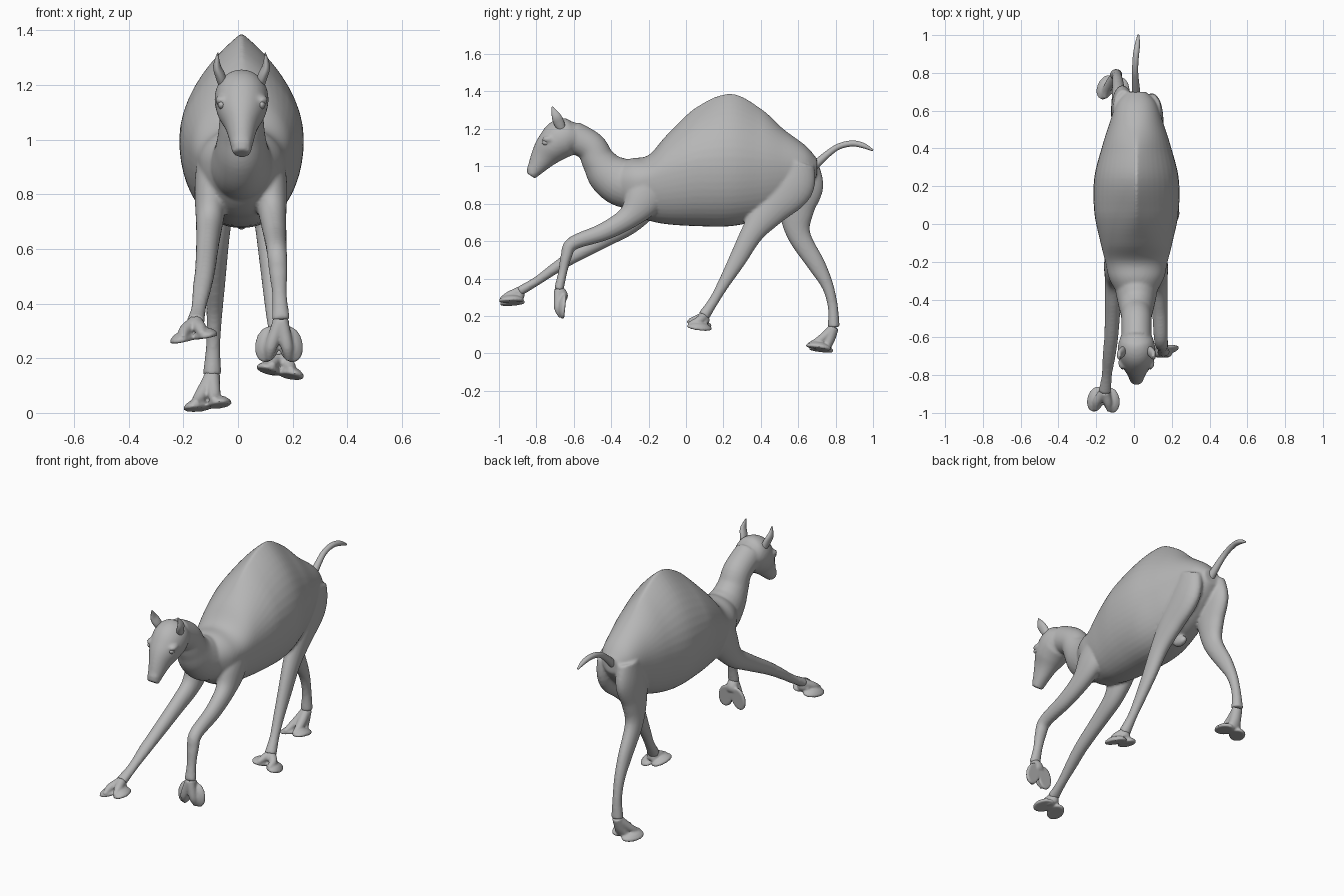
import bpy, bmesh, math
from mathutils import Vector, Matrix

if "Cube" in bpy.data.objects:
    bpy.data.objects.remove(bpy.data.objects["Cube"])

hide = bpy.data.materials.new("grey hide")
hide.diffuse_color = (0.47, 0.47, 0.47, 1)
hide.use_nodes = True
hide.node_tree.nodes["Principled BSDF"].inputs["Base Color"].default_value = hide.diffuse_color
X0 = 0.013  # sideways offset of the spine


def circle(n):
    return [(math.cos(2 * math.pi * k / n), math.sin(2 * math.pi * k / n)) for k in range(n)]


def smooth_path(pts, steps=6):
    """Catmull-Rom interpolation of any tuples."""
    p = [pts[0]] + list(pts) + [pts[-1]]
    out = []
    for i in range(1, len(p) - 2):
        for t in (k / steps for k in range(steps)):
            out.append([0.5 * (2 * b + (c - a) * t + (2 * a - 5 * b + 4 * c - d) * t * t
                               + (3 * b - a - 3 * c + d) * t ** 3)
                        for a, b, c, d in zip(*p[i - 1:i + 3])])
    return out + [list(pts[-1])]


def skin(bm, rings):
    """Join rings of points into a closed tube."""
    loops = [[bm.verts.new(v) for v in r] for r in rings]
    n = len(loops[0])
    faces = [bm.faces.new((a[i], a[(i + 1) % n], b[(i + 1) % n], b[i]))
             for a, b in zip(loops, loops[1:]) for i in range(n)]
    faces += [bm.faces.new(loops[0]), bm.faces.new(loops[-1])]
    bmesh.ops.recalc_face_normals(bm, faces=faces)


def tube(bm, sections):
    """Sections are (x, y, z, half width sideways, half depth)."""
    s = smooth_path(sections)
    rings = []
    for i, (x, y, z, w, d) in enumerate(s):
        t = (Vector(s[min(i + 1, len(s) - 1)][:3]) - Vector(s[max(i - 1, 0)][:3])).normalized()
        side = (Vector((1, 0, 0)) - t * t.x).normalized()
        deep = t.cross(side)
        rings.append([Vector((x, y, z)) + side * w * a + deep * d * b for a, b in circle(28)])
    skin(bm, rings)


def ball(bm, loc, size):
    bmesh.ops.create_uvsphere(bm, u_segments=20, v_segments=12, radius=1,
                              matrix=Matrix.Translation(loc) @ Matrix.Diagonal((*size, 1)))


def finish(name, bm, voxel=None, relax=4):
    me = bpy.data.meshes.new(name)
    bm.to_mesh(me)
    bm.free()
    ob = bpy.data.objects.new(name, me)
    bpy.context.collection.objects.link(ob)
    me.materials.append(hide)
    for f in me.polygons:
        f.use_smooth = True
    if voxel:
        m = ob.modifiers.new("fuse", 'REMESH')
        m.mode, m.voxel_size, m.use_smooth_shade = 'VOXEL', voxel, True
        m = ob.modifiers.new("relax", 'SMOOTH')
        m.factor, m.iterations = 0.5, relax


body = bmesh.new()

# torso: y, bottom, top, half width; the hump narrows upward near y = 0.22
torso = [(-.43, .87, .99, .06), (-.30, .745, 1.04, .14), (-.20, .71, 1.06, .165),
         (-.10, .69, 1.17, .19), (.06, .68, 1.32, .223), (.24, .68, 1.39, .224),
         (.40, .715, 1.31, .185), (.52, .77, 1.2, .147), (.64, .87, 1.11, .105),
         (.70, .95, 1.04, .05)]
rings = []
for y, low, top, w in smooth_path(torso):
    mid = .92 + .08 * min(1, max(0, (y + .25) / .3))
    peak = 1 + .9 * math.exp(-((y - .22) / .26) ** 4)
    ring = []
    for c, s in circle(48):
        x = math.copysign(abs(c) ** (peak if s > 0 else 0.9), c) * w
        ring.append((X0 + x, y, mid + s * (top - mid if s > 0 else mid - low)))
    rings.append(ring)
skin(body, rings)

# neck, then head and muzzle: y, z, half width, half depth
neck = [(-.22, .90, .12, .12), (-.33, .91, .115, .13), (-.415, .96, .098, .115),
        (-.468, 1.03, .085, .09), (-.51, 1.105, .08, .082), (-.61, 1.16, .08, .085)]
head = [(-.55, 1.185, .05, .045), (-.60, 1.165, .085, .085), (-.66, 1.15, .099, .106),
        (-.72, 1.10, .088, .09), (-.77, 1.04, .057, .066), (-.83, .95, .033, .028)]
for part in (neck, head):
    tube(body, [(X0, *p) for p in part])
ball(body, (X0, -.83, .985), (.035, .02, .03))
for s in (-1, 1):
    ball(body, (X0 + s * .075, -.735, 1.145), (.022, .035, .018))  # brows
ball(body, (X0, .42, .70), (.025, .05, .03))  # belly bump

# leg thickness from top to ankle (half width, half depth), shared by each pair
front_girth = [(.06, .10), (.062, .10), (.05, .062), (.042, .048),
               (.037, .037), (.034, .030), (.027, .024), (.034, .026)]
hind_girth = [(.053, .09), (.058, .125), (.053, .094), (.044, .062),
              (.035, .047), (.029, .032), (.026, .027), (.034, .032)]


def build_leg(name, girth, xs, path, sole, toe, side):
    """Leg through (y, z) points, x from top, middle and bottom values, then its foot."""
    pts = []
    for i, ((y, z), g) in enumerate(zip(path, girth)):
        t = 2 * i / (len(path) - 1)
        x = xs[0] + (xs[1] - xs[0]) * min(t, 1) + (xs[2] - xs[1]) * max(t - 1, 0)
        pts.append((x, y, z, *g))
    tube(body, pts)

    bm = bmesh.new()
    c, f, lat = Vector(sole), Vector(toe).normalized(), Vector(side)
    lat = (lat - f * lat.dot(f)).normalized()
    up = f.cross(lat)
    ankle = Vector(pts[-1][:3])
    for s in (-1, 1):
        # padded toe lobe, flat underneath
        mid = c + lat * s * .042
        skin(bm, [[mid + up * h + lat * a * .046 * r + (f + lat * s * .12) * b * .068 * r
                   for a, b in circle(24)]
                  for h, r in ((0, .9), (.006, 1), (.016, .95), (.03, .6), (.036, .25))])
        # toe ridge running from the ankle
        tube(bm, [(*p, r, r) for p, r in (
            (ankle, .026), (ankle.lerp(c + up * .04, .5) + lat * s * .014, .025),
            (c + up * .036 + f * .015 + lat * s * .03, .022),
            (c + up * .016 + f * .058 + lat * s * .036, .012))])
    # heel
    tube(bm, [(*ankle, .03, .028), (*(ankle.lerp(c, .5) - f * .015), .034, .03),
              (*(c + up * .018 - f * .035), .04, .022)])
    finish(name + "_foot", bm, 0.006, 3)


build_leg("near_front", front_girth, (.11, .14, .157),
          [(-.17, .93), (-.23, .82), (-.31, .725), (-.44, .65),
           (-.605, .588), (-.64, .52), (-.66, .43), (-.68, .34)],
          (.15, -.645, .25), (0, -.1, -1), (1, 0, 0))
build_leg("far_front", front_girth, (-.09, -.115, -.155),
          [(-.17, .93), (-.22, .82), (-.30, .70), (-.43, .617),
           (-.60, .52), (-.70, .455), (-.80, .385), (-.89, .332)],
          (-.16, -.93, .268), (-.05, -1, -.06), (1, 0, .18))
build_leg("near_hind", hind_girth, (.09, .115, .15),
          [(.60, 1.02), (.56, .90), (.45, .77), (.355, .645),
           (.275, .50), (.20, .37), (.148, .28), (.095, .20)],
          (.152, .07, .14), (.05, -1, .15), (1, 0, -.22))
build_leg("far_hind", hind_girth, (-.055, -.08, -.095),
          [(.62, 1.02), (.61, .90), (.59, .76), (.605, .63),
           (.70, .47), (.757, .36), (.785, .25), (.79, .14)],
          (-.108, .715, .018), (-.2, -1, .12), (1, -.1, .15))
finish("body", body, 0.008, 5)

# tail: x, y, z, radius
bm = bmesh.new()
tube(bm, [(*p, p[3]) for p in (
    (.013, .66, .98, .025), (.008, .76, 1.068, .018), (.006, .82, 1.107, .016),
    (.01, .89, 1.122, .016), (.018, .95, 1.11, .014), (.023, 1.0, 1.085, .005))])
finish("tail", bm)

# ears and eyes
for s, n in ((-1, "far"), (1, "near")):
    bm = bmesh.new()
    x = X0 + s * .078
    tube(bm, [(x - s * .012, -.665, 1.20, .018, .022), (x, -.68, 1.235, .018, .028),
              (x + s * .012, -.695, 1.27, .014, .024), (x + s * .009, -.716, 1.318, .002, .003)])
    finish(n + "_ear", bm)
    bm = bmesh.new()
    ball(bm, (X0 + s * .073, -.748, 1.128), (.014, .022, .016))
    finish(n + "_eye", bm)
